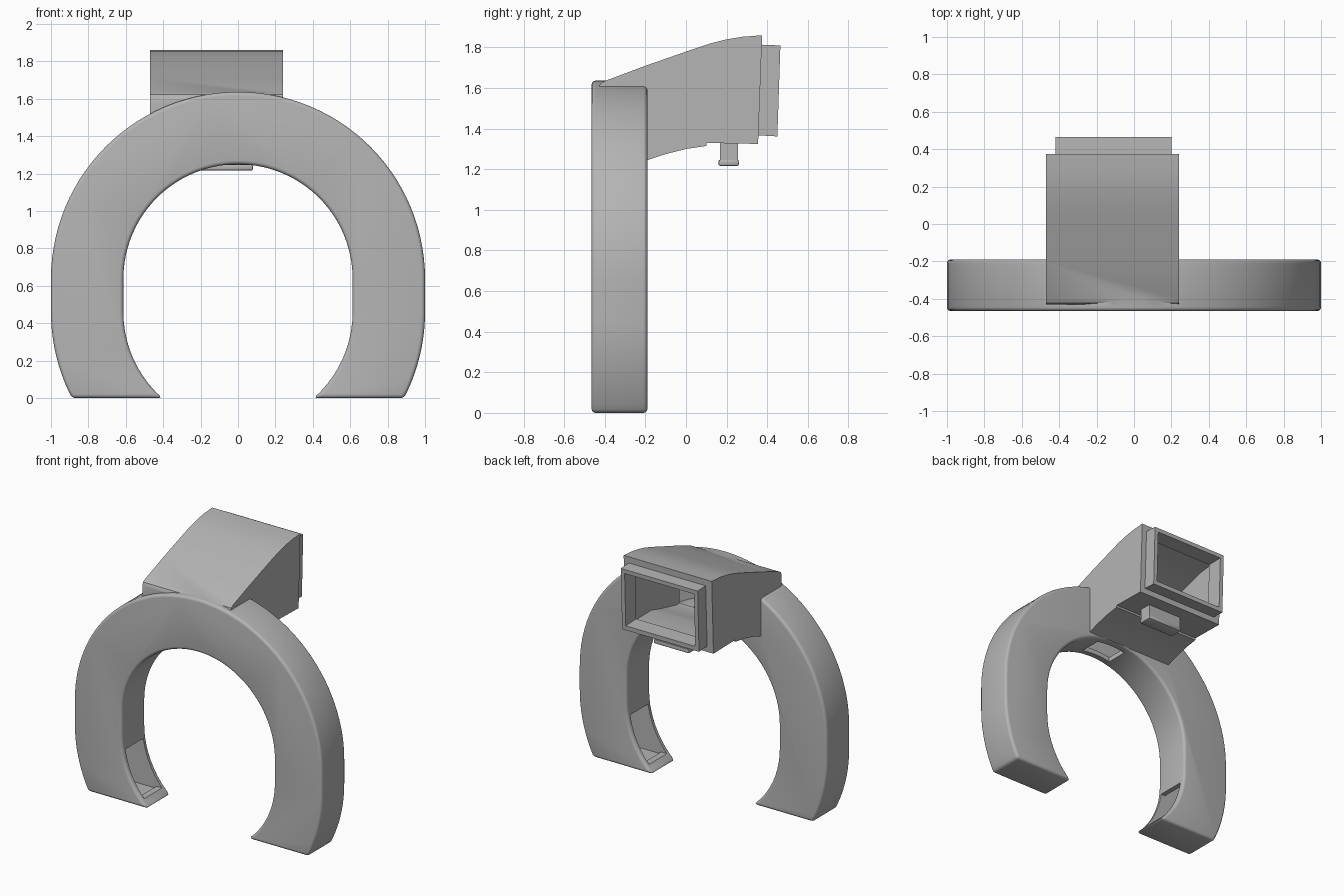
import bpy, bmesh
from math import pi, sin, cos, asin

if "Cube" in bpy.data.objects:
    bpy.data.objects.remove(bpy.data.objects["Cube"])

grey = bpy.data.materials.new("plain_grey")
grey.use_nodes = True
COLOUR = (0.46, 0.46, 0.46, 1)
grey.diffuse_color = COLOUR
grey.node_tree.nodes["Principled BSDF"].inputs["Base Color"].default_value = COLOUR

FRONT, BACK, WALL = -0.465, -0.19, 0.035
UPPER, LOWER = 0.637, 0.46      # arc centres of the horseshoe


def prism(name, points, axis, lo, hi):
    """Extrude a profile: (x, z) points along y, or (y, z) points along x."""
    bm = bmesh.new()
    place = (lambda a, b: (a, lo, b)) if axis == "y" else (lambda a, b: (lo, a, b))
    face = bm.faces.new([bm.verts.new(place(a, b)) for a, b in points])
    new = bmesh.ops.extrude_face_region(bm, geom=[face])["geom"]
    step = (0, hi - lo, 0) if axis == "y" else (hi - lo, 0, 0)
    bmesh.ops.translate(bm, vec=step, verts=[v for v in new if isinstance(v, bmesh.types.BMVert)])
    bmesh.ops.recalc_face_normals(bm, faces=bm.faces)
    mesh = bpy.data.meshes.new(name)
    bm.to_mesh(mesh)
    bm.free()
    mesh.materials.append(grey)
    obj = bpy.data.objects.new(name, mesh)
    bpy.context.collection.objects.link(obj)
    return obj


def box(name, x, y, z):
    return prism(name, [(x[0], z[0]), (x[1], z[0]), (x[1], z[1]), (x[0], z[1])], "y", *y)


def apply(obj, kind, **settings):
    bpy.context.view_layer.objects.active = obj
    mod = obj.modifiers.new(kind, kind)
    for key, value in settings.items():
        setattr(mod, key, value)
    bpy.ops.object.modifier_apply(modifier=mod.name)


def combine(obj, tool, operation):
    apply(obj, "BOOLEAN", object=tool, operation=operation, solver="EXACT")


def side(radius, floor):
    """Right half of one horseshoe edge, from the floor up to the crown."""
    start = asin((floor - LOWER) / radius)
    low = [(radius * cos(start * (1 - i / 10)), LOWER + radius * sin(start * (1 - i / 10)))
           for i in range(11)]
    high = [(radius * cos(pi / 2 * i / 28), UPPER + radius * sin(pi / 2 * i / 28))
            for i in range(29)]
    return low + high


def horseshoe(name, inset):
    def arch(radius):
        half = side(radius, inset)
        return half + [(-x, z) for x, z in reversed(half[:-1])]
    outline = arch(1 - inset) + arch(0.613 + inset)[::-1]
    return prism(name, outline, "y", FRONT + inset, BACK - inset)


# Rounded horseshoe manifold
body = horseshoe("air_duct", 0)
apply(body, "BEVEL", width=0.034, segments=4, limit_method="ANGLE", angle_limit=0.7)

# Rising intake duct, offset to one side
duct = prism("intake_duct", [
    (-0.43, 1.29), (-0.43, 1.60), (-0.422, 1.622), (-0.40, 1.635), (-0.2, 1.71),
    (0.03, 1.79), (0.12, 1.82), (0.2, 1.84), (0.28, 1.853), (0.375, 1.86),
    (0.355, 1.325), (0.1, 1.33), (0.1, 1.315), (0, 1.3), (-0.1, 1.275),
    (-0.19, 1.245), (-0.2, 1.27)], "x", -0.47, 0.24)
combine(body, duct, "UNION")

# Collar around the rear inlet
collar = prism("inlet_collar", [(0.34, 1.368), (0.34, 1.815), (0.465, 1.81), (0.45, 1.362)],
               "x", -0.42, 0.2)
combine(body, collar, "UNION")

# Hollow passages, outlet windows in both tips and under the crown
cutters = [
    horseshoe("ring_passage", WALL),
    prism("duct_passage", [
        (-0.395, 1.30), (-0.395, 1.60), (-0.2, 1.672), (0.03, 1.755), (0.2, 1.803),
        (0.345, 1.82), (0.33, 1.36), (0.1, 1.363), (0, 1.335), (-0.19, 1.29)],
        "x", -0.44, 0.21),
    prism("inlet_passage", [(0.3, 1.40), (0.3, 1.78), (0.5, 1.78), (0.5, 1.392)],
          "x", -0.39, 0.17),
    box("crown_window", (-0.12, 0.12), (-0.41, -0.25), (1.2, 1.32)),
]
for sign in (-1, 1):
    cutters.append(box("tip_window", sorted((sign * 0.40, sign * 0.66)),
                       (-0.43, -0.225), (0.05, 0.37)))
for cutter in cutters:
    combine(body, cutter, "DIFFERENCE")
for helper in cutters + [duct, collar]:
    bpy.data.objects.remove(helper)

# Latch under the duct
latch = box("latch_stem", (-0.2, 0.075), (0.167, 0.255), (1.24, 1.335))
lip = box("latch_lip", (-0.205, 0.08), (0.16, 0.26), (1.217, 1.247))
apply(lip, "BEVEL", width=0.008, segments=2)

for obj in (body, latch, lip):
    bpy.ops.object.select_all(action="DESELECT")
    obj.select_set(True)
    bpy.context.view_layer.objects.active = obj
    bpy.ops.object.shade_smooth_by_angle(angle=0.55)
